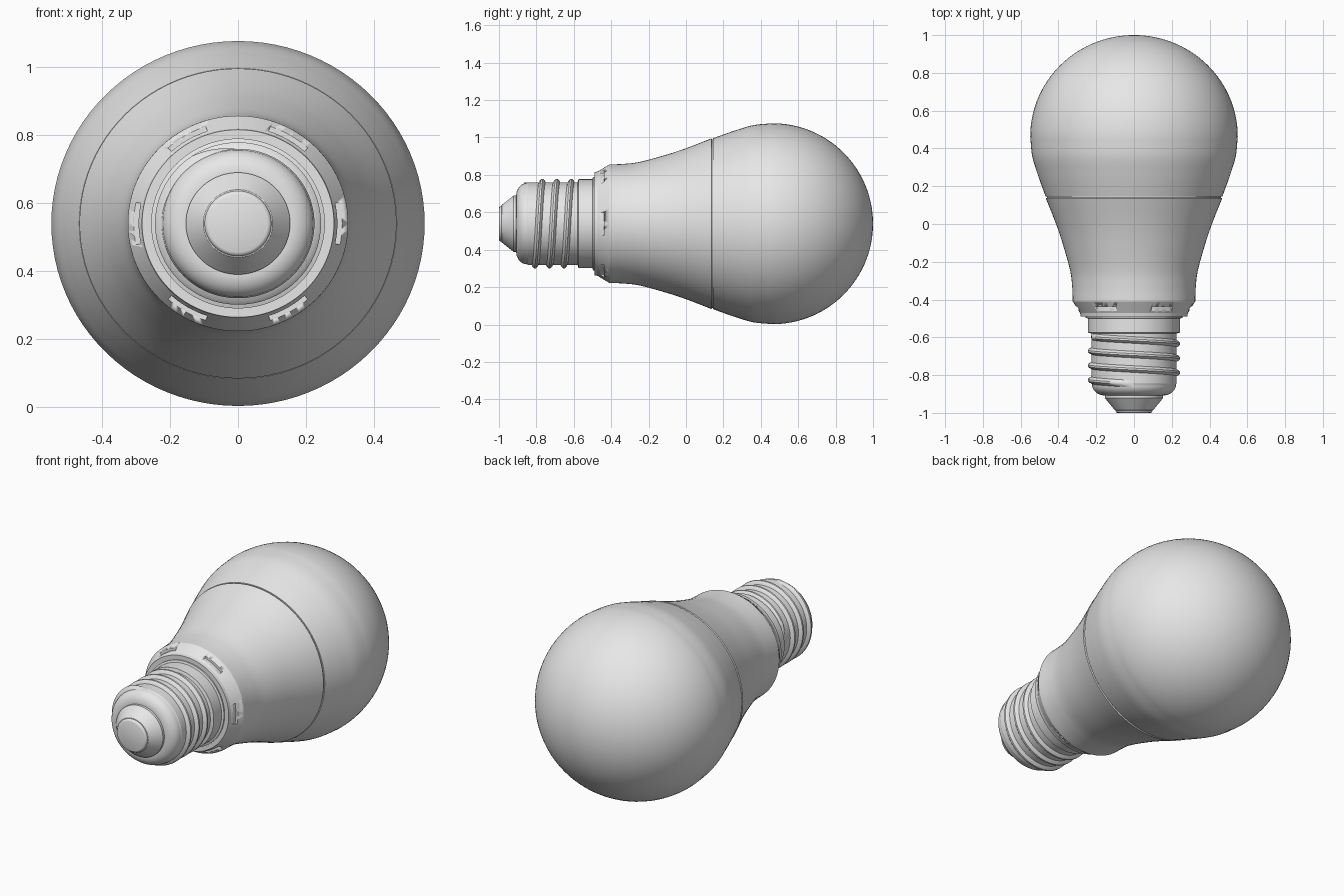
import bpy, bmesh
from math import sin, cos, pi, radians, sqrt
from mathutils import Vector

if "Cube" in bpy.data.objects:
    bpy.data.objects.remove(bpy.data.objects["Cube"], do_unlink=True)

AXIS_Z = 0.539     # height of the bulb's axis
WIDEN = 1.023      # slightly oval across x
SEGS = 96

grey = bpy.data.materials.new("plain grey")
grey.use_nodes = True
colour = (0.8, 0.8, 0.8, 1)
grey.diffuse_color = colour
grey.node_tree.nodes["Principled BSDF"].inputs["Base Color"].default_value = colour


def place(y, r, a):
    return Vector((WIDEN * r * cos(a), y, AXIS_Z + r * sin(a)))


def finish(bm, name, angle=30):
    bmesh.ops.recalc_face_normals(bm, faces=bm.faces)
    mesh = bpy.data.meshes.new(name)
    bm.to_mesh(mesh)
    bm.free()
    obj = bpy.data.objects.new(name, mesh)
    bpy.context.collection.objects.link(obj)
    mesh.materials.append(grey)
    bpy.ops.object.select_all(action="DESELECT")
    bpy.context.view_layer.objects.active = obj
    obj.select_set(True)
    bpy.ops.object.shade_smooth_by_angle(angle=radians(angle))
    return obj


def lathe(name, profile, angle=30):
    """Revolve (y, radius) points around the bulb's axis and cap the ends."""
    bm = bmesh.new()
    rings = [[bm.verts.new(place(y, r, 2 * pi * i / SEGS)) for i in range(SEGS)]
             for y, r in profile]
    for a, b in zip(rings, rings[1:]):
        for i in range(SEGS):
            j = (i + 1) % SEGS
            bm.faces.new((a[i], a[j], b[j], b[i]))
    bm.faces.new(rings[0])
    bm.faces.new(rings[-1])
    return finish(bm, name, angle)


def smooth_path(points, steps=6):
    """Catmull-Rom through the profile points."""
    p = [Vector(q) for q in points]
    p = [2 * p[0] - p[1]] + p + [2 * p[-1] - p[-2]]
    out = []
    for a, b, c, d in zip(p, p[1:], p[2:], p[3:]):
        for k in range(steps):
            t = k / steps
            out.append(0.5 * (2 * b + (c - a) * t + (2 * a - 5 * b + 4 * c - d) * t * t
                              + (3 * b - a - 3 * c + d) * t ** 3))
    return [tuple(v) for v in out] + [tuple(points[-1])]


# Globe: flared neck running into a sphere
R, CY = 0.537, 0.463
neck = smooth_path([(0.145, 0.457), (0.2, 0.477), (0.27, 0.501), (0.36, 0.527), (CY, R)])
cap = [(CY + R * sin(pi / 2 * i / 30), max(R * cos(pi / 2 * i / 30), 0.002))
       for i in range(1, 31)]
lathe("globe", [(0.145, 0.44)] + neck + cap)

# Housing: flared shell with a chamfered shoulder
flare = smooth_path([(-0.41, 0.317), (-0.33, 0.32), (-0.24, 0.332), (-0.085, 0.375),
                     (0.02, 0.411), (0.135, 0.456)])
housing = lathe("housing", [(-0.49, 0.2), (-0.49, 0.276), (-0.472, 0.279)] + flare
                + [(0.139, 0.451), (0.145, 0.451)], 20)

# Six vent slots sunk into the shoulder
bm = bmesh.new()
for k in range(6):
    steps = 10
    rows = []
    for i in range(steps + 1):
        a = radians(60 * k - 12 + 24 * i / steps)
        rows.append([bm.verts.new(place(y, r, a)) for y, r in
                     ((-0.52, 0.286), (-0.52, 0.3), (-0.437, 0.3), (-0.437, 0.286))])
    for a, b in zip(rows, rows[1:]):
        for i in range(4):
            bm.faces.new((a[i], a[(i + 1) % 4], b[(i + 1) % 4], b[i]))
    bm.faces.new(rows[0])
    bm.faces.new(rows[-1])
cutter = finish(bm, "slot_cutter")
cutter.hide_render = True
cut = housing.modifiers.new("slots", "BOOLEAN")
cut.object = cutter
cut.solver = "EXACT"
bpy.context.view_layer.objects.active = housing
bpy.ops.object.modifier_apply(modifier="slots")
bpy.data.objects.remove(cutter, do_unlink=True)

# Metal cap: collar, threaded barrel and rounded end
dome = [(-0.85 - 0.058 * sin(t), 0.15 + 0.067 * cos(t))
        for t in (pi / 2 * i / 10 for i in range(11))]
lathe("screw_cap", [(-0.48, 0.25), (-0.497, 0.25), (-0.501, 0.238), (-0.575, 0.238),
                    (-0.58, 0.22), (-0.845, 0.22)] + dome)

# Helical thread with tapered ends
bm = bmesh.new()
PITCH, TURNS, STEPS = 0.077, 3.25, 64
total = int(TURNS * STEPS)
rows = []
for i in range(total + 1):
    turn = i / STEPS
    a = pi - 2 * pi * turn
    y = -0.595 - PITCH * turn
    h = 0.02 * min(1, i / 6, (total - i) / 6)
    rows.append([bm.verts.new(place(y + dy, 0.219 + h * f, a)) for dy, f in
                 ((0.02, -0.2), (0.013, 0.6), (0.005, 1), (-0.005, 1),
                  (-0.013, 0.6), (-0.02, -0.2))])
for a, b in zip(rows, rows[1:]):
    for i in range(5):
        bm.faces.new((a[i], a[i + 1], b[i + 1], b[i]))
finish(bm, "thread", 40)

# Insulator cone and contact button
lathe("insulator", [(-0.9, 0.15), (-0.922, 0.15), (-0.985, 0.1), (-0.988, 0.09)])
lathe("contact", [(-0.98, 0.096), (-0.99, 0.096), (-0.997, 0.092), (-1.0, 0.085)], 50)
